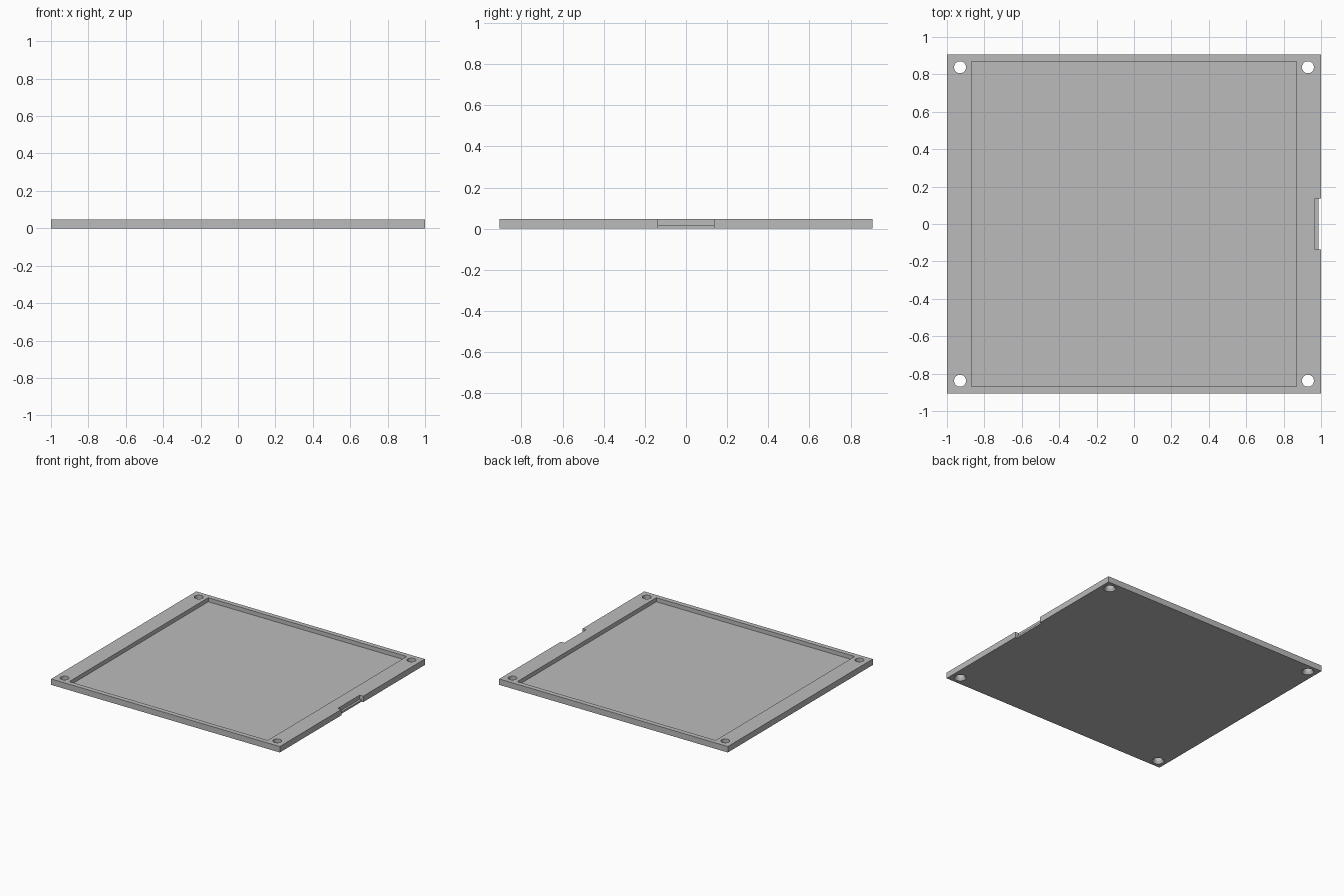
import bpy

if "Cube" in bpy.data.objects:
    bpy.data.objects.remove(bpy.data.objects["Cube"], do_unlink=True)

HALF_X, HALF_Y, HEIGHT = 1.0, 0.906, 0.047
FLOOR = 0.015          # thickness of the tray floor
POCKET = 0.868         # half size of the square recess
NOTCH = 0.137          # half length of the edge notch

grey = bpy.data.materials.new("plain grey")
grey.use_nodes = True
color = (0.5, 0.5, 0.5, 1)
grey.diffuse_color = color
grey.node_tree.nodes["Principled BSDF"].inputs["Base Color"].default_value = color


def box(name, low, high):
    """Box between two opposite corners."""
    center = [(a + b) / 2 for a, b in zip(low, high)]
    bpy.ops.mesh.primitive_cube_add(size=1, location=center)
    obj = bpy.context.object
    obj.name = name
    obj.scale = [b - a for a, b in zip(low, high)]
    bpy.ops.object.transform_apply(location=True, rotation=False, scale=True)
    return obj


def cone(name, x, y, low, high, r_low, r_high):
    """Round cutter between two heights."""
    bpy.ops.mesh.primitive_cone_add(vertices=48, radius1=r_low, radius2=r_high,
                                    depth=high - low, location=(x, y, (low + high) / 2))
    obj = bpy.context.object
    obj.name = name
    return obj


def cut(target, cutter):
    """Subtract the cutter and throw it away."""
    cutter.hide_render = True
    bpy.context.view_layer.objects.active = target
    mod = target.modifiers.new("cut", 'BOOLEAN')
    mod.operation = 'DIFFERENCE'
    mod.solver = 'EXACT'
    mod.object = cutter
    bpy.ops.object.modifier_apply(modifier=mod.name)
    bpy.data.objects.remove(cutter, do_unlink=True)


# Plate
tray = box("tray", (-HALF_X, -HALF_Y, 0), (HALF_X, HALF_Y, HEIGHT))

# Shallow square recess
cut(tray, box("recess_cutter", (-POCKET, -POCKET, FLOOR), (POCKET, POCKET, 0.2)))

# Stepped notch in the left edge: shallow through cut, deeper above the lip
cut(tray, box("notch_cutter", (0.986, -NOTCH, -0.1), (1.1, NOTCH, 0.2)))
cut(tray, box("notch_step_cutter", (0.969, -NOTCH, FLOOR), (1.1, NOTCH, 0.2)))

# Corner screw holes, countersunk from below
for x in (-0.93, 0.93):
    for y in (-0.838, 0.838):
        cut(tray, cone("hole_cutter", x, y, -0.1, 0.2, 0.032, 0.032))
        cut(tray, cone("countersink_cutter", x, y, -0.01, 0.02, 0.05, 0.031))

tray.data.materials.clear()
tray.data.materials.append(grey)

bpy.ops.object.select_all(action='DESELECT')
tray.select_set(True)
bpy.context.view_layer.objects.active = tray
bpy.ops.object.shade_smooth_by_angle(angle=0.5)
